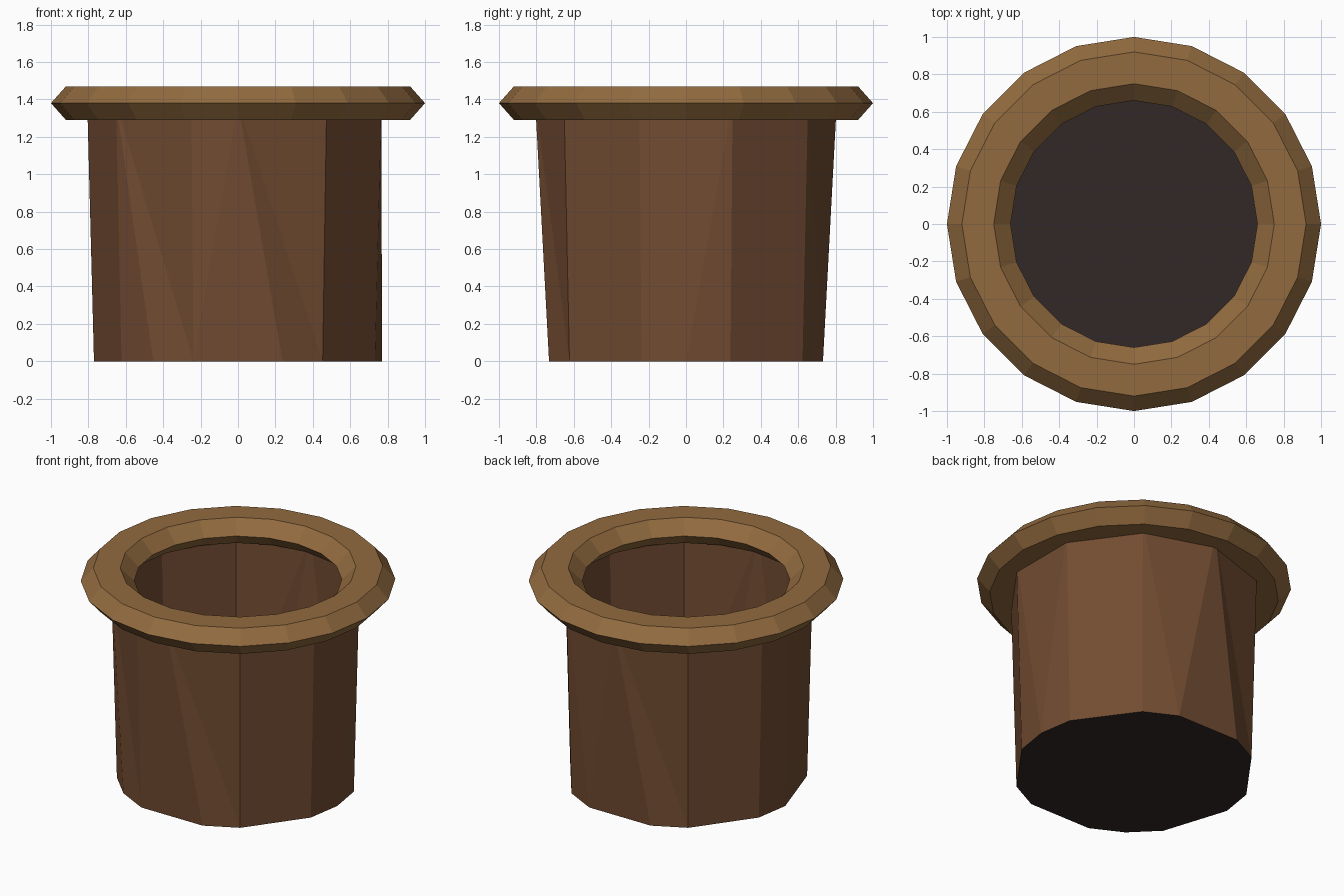
import bpy, math

if "Cube" in bpy.data.objects:
    bpy.data.objects.remove(bpy.data.objects["Cube"])


def material(name, rgb):
    m = bpy.data.materials.new(name)
    lin = [(c / 255 / 12.92 if c < 11 else ((c / 255 + 0.055) / 1.055) ** 2.4) for c in rgb]
    m.diffuse_color = (*lin, 1)
    m.use_nodes = True
    m.node_tree.nodes["Principled BSDF"].inputs["Base Color"].default_value = m.diffuse_color
    return m


def add_object(name, verts, faces, mats):
    mesh = bpy.data.meshes.new(name)
    mesh.from_pydata(verts, [], faces)
    for m in mats:
        mesh.materials.append(m)
    ob = bpy.data.objects.new(name, mesh)
    bpy.context.collection.objects.link(ob)
    return ob


def ring(angles, r, z):
    return [(r * math.cos(math.radians(a)), r * math.sin(math.radians(a)), z) for a in angles]


rim_mat = material("tan rim", (146, 107, 63))
wall_mat = material("brown clay", (114, 76, 50))
base_mat = material("dark base", (50, 39, 39))

# Rim: hexagonal section swept round twenty steps
SEG = 20
section = [(1.0, 1.38), (0.92, 1.47), (0.75, 1.47), (0.66, 1.38), (0.75, 1.29), (0.92, 1.29)]
n = len(section)
steps = [i * 360 / SEG for i in range(SEG)]
verts = [v for a in steps for v in (ring([a], r, z)[0] for r, z in section)]
faces = [(i * n + j, (i + 1) % SEG * n + j, (i + 1) % SEG * n + (j + 1) % n, i * n + (j + 1) % n)
         for i in range(SEG) for j in range(n)]
add_object("rim", verts, faces, [rim_mat])

# Pot wall: open tapered shell, unevenly spaced corners joined by triangles
low = [0, 18, 54, 72, 108, 126, 162, 180, 216, 234, 252, 288, 306, 342]
high = [18, 54, 90, 126, 162, 180, 216, 252, 270, 306, 342]
nl, nh = len(low), len(high)
verts = ring(low, 0.77, 0) + ring(high, 0.806, 1.38)
faces = []
i, j = 0, 0
while i < nl or j < nh:
    next_low = low[(i + 1) % nl] + 360 * ((i + 1) // nl)
    next_high = high[(j + 1) % nh] + 360 * ((j + 1) // nh)
    a, b = i % nl, nl + j % nh
    if j >= nh or (i < nl and next_low <= next_high):
        faces.append((a, (i + 1) % nl, b))
        i += 1
    else:
        faces.append((a, nl + (j + 1) % nh, b))
        j += 1

# Closed dark bottom
faces.append(tuple(reversed(range(nl))))
pot = add_object("pot_body", verts, faces, [wall_mat, base_mat])
for p in pot.data.polygons:
    p.material_index = 1 if abs(p.normal.z) > 0.9 else 0
